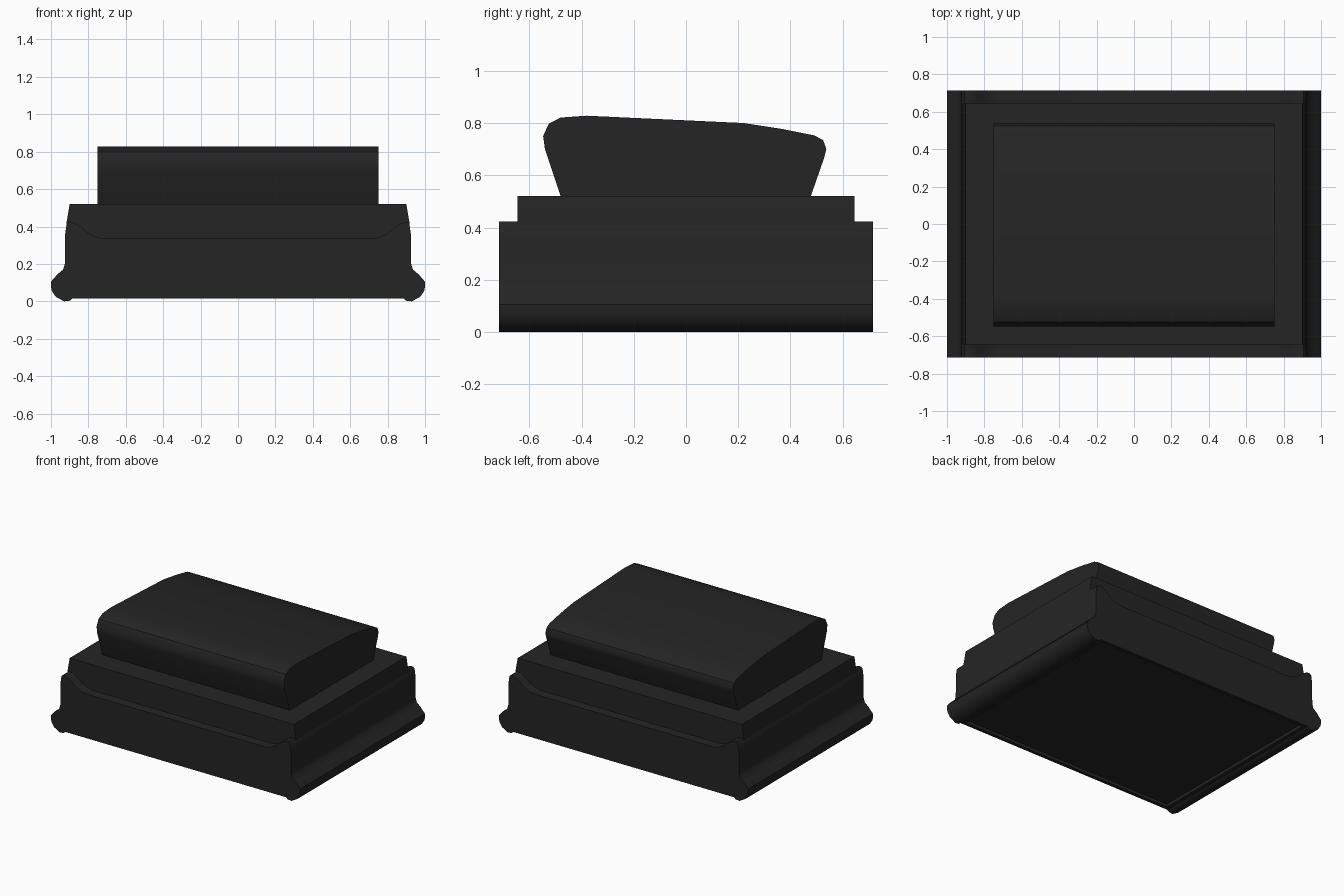
import bpy, bmesh, math

cube = bpy.data.objects.get("Cube")
if cube:
    bpy.data.objects.remove(cube, do_unlink=True)

black = bpy.data.materials.new("matte black")
black.use_nodes = True
colour = (0.018, 0.018, 0.018, 1)
black.diffuse_color = colour
black.node_tree.nodes["Principled BSDF"].inputs["Base Color"].default_value = colour


def extrude_profile(name, profile, half, axis, recess=False):
    """Extrude a closed outline symmetrically along x or y."""
    bm = bmesh.new()

    def place(p, d):
        return (d, p[0], p[1]) if axis == "x" else (p[0], d, p[1])

    face = bm.faces.new([bm.verts.new(place(p, -half)) for p in profile])
    geom = bmesh.ops.extrude_face_region(bm, geom=[face])["geom"]
    shift = place((0, 0), 2 * half)
    bmesh.ops.translate(bm, vec=shift,
                        verts=[g for g in geom if isinstance(g, bmesh.types.BMVert)])
    bmesh.ops.recalc_face_normals(bm, faces=bm.faces)
    if recess:
        # Shallow panel sunk into the underside
        bm.normal_update()
        base = max((f for f in bm.faces if f.normal.z < -0.9), key=lambda f: f.calc_area())
        bmesh.ops.inset_region(bm, faces=[base], thickness=0.035)
        bmesh.ops.inset_region(bm, faces=[base], thickness=0.005, depth=-0.02)
    mesh = bpy.data.meshes.new(name)
    bm.to_mesh(mesh)
    bm.free()
    mesh.materials.append(black)
    obj = bpy.data.objects.new(name, mesh)
    bpy.context.collection.objects.link(obj)
    bpy.ops.object.select_all(action="DESELECT")
    obj.select_set(True)
    bpy.context.view_layer.objects.active = obj
    bpy.ops.object.shade_smooth_by_angle(angle=math.radians(35))
    return obj


def mirrored(half):
    return half + [(-x, z) for x, z in reversed(half)]


# Flared base with raised shoulders along both sides
base_half = [(0.885, 0.015), (0.9, 0.003), (0.93, 0), (0.975, 0.025), (0.998, 0.06),
             (1, 0.105), (0.965, 0.145), (0.935, 0.17), (0.926, 0.2), (0.924, 0.36),
             (0.917, 0.41), (0.905, 0.423), (0.88, 0.42), (0.85, 0.405), (0.8, 0.365),
             (0.765, 0.345), (0.72, 0.335)]
extrude_profile("base", mirrored(base_half), 0.715, "y", recess=True)

# Raised deck on the base
extrude_profile("deck", mirrored([(0.917, 0.3), (0.917, 0.42), (0.9, 0.52)]), 0.645, "y")

# Undercut cap with a gently sloping top
cap_outline = [(-0.478, 0.515), (-0.54, 0.7), (-0.547, 0.75), (-0.525, 0.798),
               (-0.48, 0.821), (-0.38, 0.828), (0.22, 0.8), (0.37, 0.777),
               (0.49, 0.753), (0.525, 0.735), (0.537, 0.7), (0.53, 0.67), (0.476, 0.515)]
extrude_profile("cap", cap_outline, 0.752, "x")
